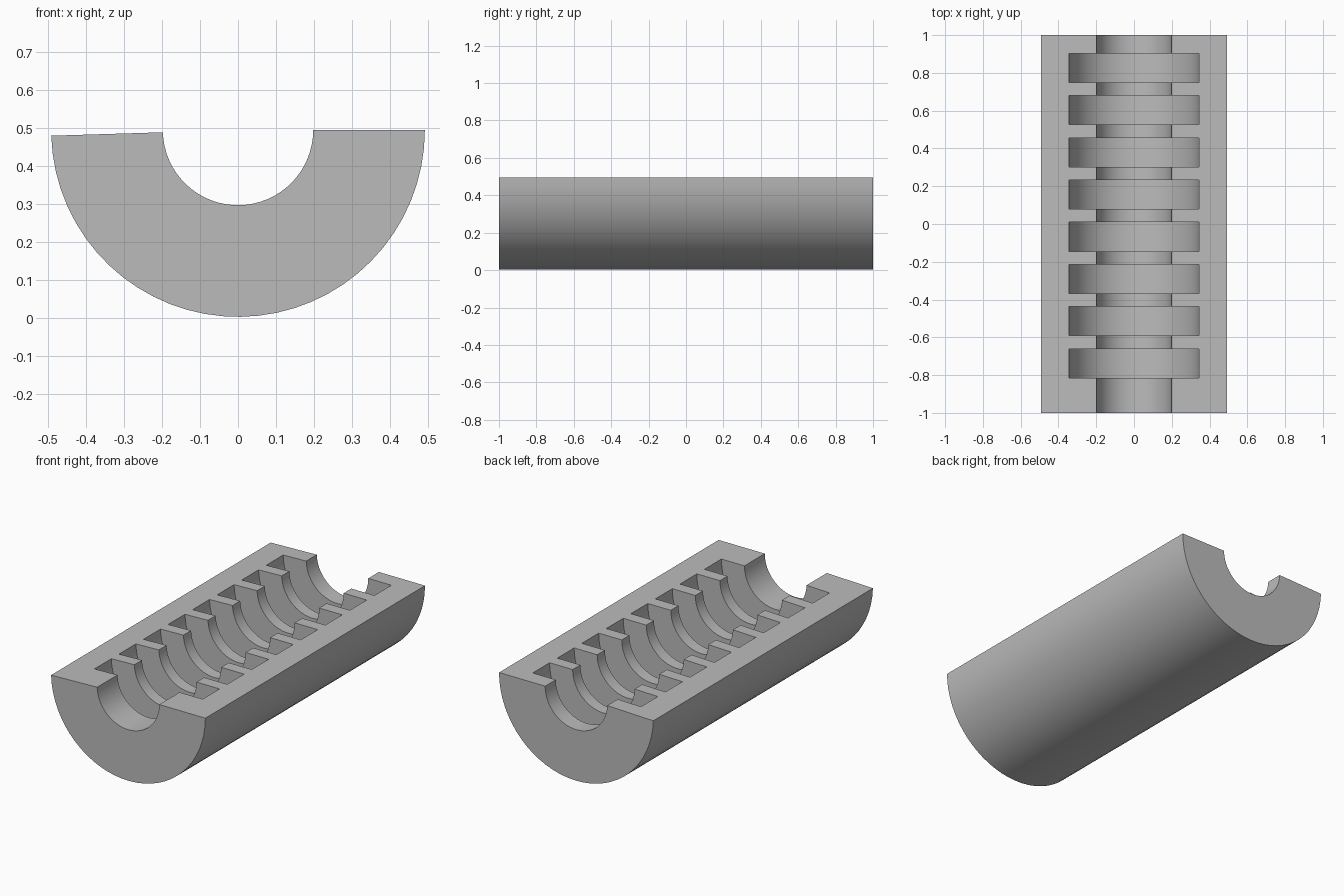
import bpy, bmesh, math

if "Cube" in bpy.data.objects:
    bpy.data.objects.remove(bpy.data.objects["Cube"])

# Dimensions
R_OUT, R_BORE, R_GROOVE = 0.492, 0.198, 0.345
AXIS_Z = 0.494
GROOVES, FIRST, PITCH, WIDTH = 8, -0.815, 0.2235, 0.154
SEGMENTS = 32
START, END = math.radians(181.75), math.radians(360)

grey = bpy.data.materials.new("plain grey")
grey.diffuse_color = (0.5, 0.5, 0.5, 1)
grey.use_nodes = True
grey.node_tree.nodes["Principled BSDF"].inputs["Base Color"].default_value = grey.diffuse_color

# Wall section (radius, y): plain outside, grooved bore
section = [(R_OUT, 1), (R_OUT, -1), (R_BORE, -1)]
for i in range(GROOVES):
    y0 = FIRST + i * PITCH
    y1 = y0 + WIDTH
    section += [(R_BORE, y0), (R_GROOVE, y0), (R_GROOVE, y1), (R_BORE, y1)]
section.append((R_BORE, 1))

# Sweep the section a little under half a turn about the long axis
bm = bmesh.new()
rings = []
for s in range(SEGMENTS + 1):
    a = START + (END - START) * s / SEGMENTS
    rings.append([bm.verts.new((r * math.cos(a), y, AXIS_Z + r * math.sin(a)))
                  for r, y in section])
n = len(section)
for a, b in zip(rings, rings[1:]):
    for i in range(n):
        j = (i + 1) % n
        bm.faces.new((a[i], a[j], b[j], b[i]))

# Flat rim faces that close the sweep
bm.faces.new(rings[0])
bm.faces.new(rings[-1])
bmesh.ops.recalc_face_normals(bm, faces=bm.faces)

mesh = bpy.data.meshes.new("grooved_half_tube")
bm.to_mesh(mesh)
bm.free()
mesh.materials.append(grey)
tube = bpy.data.objects.new("grooved_half_tube", mesh)
bpy.context.collection.objects.link(tube)
bpy.context.view_layer.objects.active = tube
tube.select_set(True)
bpy.ops.object.shade_smooth_by_angle(angle=math.radians(30))
